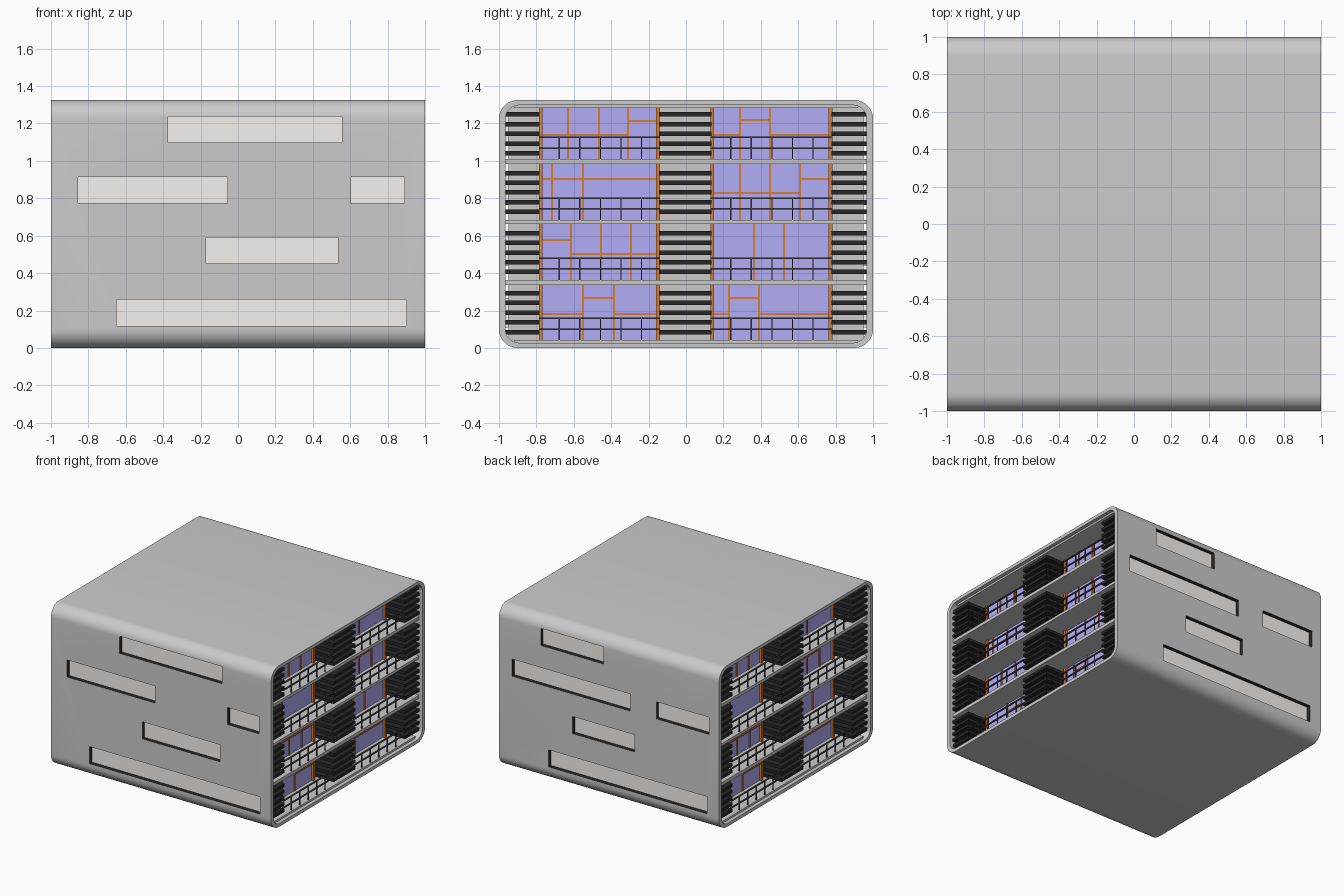
import bpy, bmesh
from math import sin, cos, pi, radians

if "Cube" in bpy.data.objects:
    bpy.data.objects.remove(bpy.data.objects["Cube"])

H = 1.325


def material(name, rgb):
    m = bpy.data.materials.new(name)
    m.diffuse_color = (*rgb, 1)
    m.use_nodes = True
    m.node_tree.nodes["Principled BSDF"].inputs["Base Color"].default_value = m.diffuse_color
    return m


BLACK = material("black_slat", (0.02, 0.02, 0.02))
GLASS = material("violet_glass", (0.44, 0.42, 0.92))
ORANGE = material("orange_frame", (0.72, 0.2, 0.03))
PANE = material("pale_pane", (0.93, 0.89, 0.86))
RAIL = material("rail_metal", (0.06, 0.06, 0.07))


def finish(name, bm, mats=()):
    bmesh.ops.recalc_face_normals(bm, faces=bm.faces[:])
    me = bpy.data.meshes.new(name)
    bm.to_mesh(me)
    bm.free()
    ob = bpy.data.objects.new(name, me)
    for m in mats:
        me.materials.append(m)
    bpy.context.collection.objects.link(ob)
    return ob


def boxes(name, items, mat=None, turn=1):
    """One object from (x0, x1, y0, y1, z0, z1) boxes; turn=-1 rotates half a turn."""
    bm = bmesh.new()
    for x0, x1, y0, y1, z0, z1 in items:
        v = bmesh.ops.create_cube(bm, size=1)["verts"]
        for p in v:
            p.co = (turn * ((x0 + x1) / 2 + p.co.x * (x1 - x0)),
                    turn * ((y0 + y1) / 2 + p.co.y * (y1 - y0)),
                    (z0 + z1) / 2 + p.co.z * (z1 - z0))
    return finish(name, bm, [mat] if mat else [])


def rounded(hw, z0, z1, r, n=10):
    pts = []
    for k, (cy, cz) in enumerate([(hw - r, z1 - r), (r - hw, z1 - r),
                                  (r - hw, z0 + r), (hw - r, z0 + r)]):
        for i in range(n + 1):
            a = (k + i / n) * pi / 2
            pts.append((cy + r * cos(a), cz + r * sin(a)))
    return pts


# Shell: rounded tube running along x
bm = bmesh.new()
rings = []
for pts, x in ((rounded(1, 0, H, 0.1), -1), (rounded(1, 0, H, 0.1), 1),
               (rounded(0.966, 0.027, 1.298, 0.075), 1),
               (rounded(0.966, 0.027, 1.298, 0.075), -1)):
    rings.append([bm.verts.new((x, y, z)) for y, z in pts])
for k in range(4):
    a, b = rings[k], rings[(k + 1) % 4]
    for i in range(len(a)):
        j = (i + 1) % len(a)
        bm.faces.new((a[i], a[j], b[j], b[i]))
shell = finish("shell", bm)

# Strip windows on the two long walls: x range and sill height
FRONT = [(-0.375, 0.555, 1.097), (-0.855, -0.055, 0.775), (0.605, 0.89, 0.775),
         (-0.17, 0.535, 0.45), (-0.65, 0.9, 0.118)]
BACK = [(0.05, 0.62, 1.097), (-0.19, 0.88, 0.775), (-0.91, -0.43, 0.775),
        (-0.23, 0.33, 0.45), (-0.89, 0.55, 0.118)]
cuts, panes = [], []
for strips, s in ((FRONT, -1), (BACK, 1)):
    for x0, x1, z in strips:
        ya, yb = sorted((s * 0.94, s * 1.1))
        cuts.append((x0, x1, ya, yb, z, z + 0.14))
        ya, yb = sorted((s * 0.95, s * 0.968))
        panes.append((x0 - 0.01, x1 + 0.01, ya, yb, z - 0.01, z + 0.15))
cutter = boxes("strip_cutter", cuts, BLACK)
cutter.hide_render = True
mod = shell.modifiers.new("strip_openings", "BOOLEAN")
mod.operation, mod.solver, mod.object = "DIFFERENCE", "EXACT", cutter
mod.material_mode = "TRANSFER"
shell.data.materials.append(None)
bpy.context.view_layer.objects.active = shell
shell.select_set(True)
bpy.ops.object.modifier_apply(modifier=mod.name)
bpy.data.objects.remove(cutter)
bpy.ops.object.shade_smooth_by_angle(angle=radians(30))
boxes("strip_window_panes", panes, PANE)

# Inner core and floor slabs
boxes("core", [(-0.775, 0.775, -0.95, 0.95, 0.04, 1.29)])
boxes("floor_slabs", [(-0.97, 0.97, -0.966, 0.966, a, b) for a, b in
                      ((0.337, 0.364), (0.663, 0.685), (0.984, 1.01))]
      + [(-0.97, 0.97, -0.92, 0.92, a, b) for a, b in ((0.02, 0.043), (1.283, 1.3))])

# Glazed bays: floor z, ceiling z, then vertical bars (y) and horizontal bars (y0, y1, z) per bay
L, R = (-0.787, -0.14), (0.13, 0.783)
FLOORS = [
    (0.043, 0.337, ([-0.55, -0.385], [(-0.55, -0.385, 0.267), (L[0], -0.55, 0.182), (-0.385, L[1], 0.182)]),
     ([0.23, 0.39], [(0.23, 0.39, 0.267), (R[0], 0.23, 0.182), (0.39, R[1], 0.182)])),
    (0.364, 0.663, ([-0.615, -0.455, -0.294], [(L[0], -0.615, 0.577), (-0.615, L[1], 0.503)]),
     ([0.364, 0.524], [])),
    (0.685, 0.984, ([-0.717, -0.55], [(*L, 0.904)]),
     ([0.289, 0.45, 0.61], [(R[0], 0.61, 0.829), (0.61, R[1], 0.904)])),
    (1.01, 1.283, ([-0.631, -0.465, -0.31], [(L[0], -0.31, 1.139), (-0.31, L[1], 1.214)]),
     ([0.289, 0.45], [(0.289, 0.45, 1.219), (R[0], 0.289, 1.139), (0.45, R[1], 1.139)])),
]
glass, frame, rail, slats = [], [], [], []
T = 0.005
for z0, z1, *bays in FLOORS:
    for (y0, y1), (verts, hors) in zip((L, R), bays):
        glass.append((0.77, 0.782, y0, y1, z0, z1))
        for ya in (y0, y1 - 0.02):
            frame.append((0.77, 0.8, ya, ya + 0.02, z0, z1))
        frame += [(0.775, 0.79, y - T, y + T, z0, z1) for y in verts]
        frame += [(0.775, 0.79, a, b, z - T, z + T) for a, b, z in hors]
        # Balcony railing
        for dz in (0.058, 0.115):
            rail.append((0.952, 0.964, y0, y1, z0 + dz - 0.004, z0 + dz + 0.004))
        for i in range(1, 6):
            y = y0 + 0.11 * i - 0.004
            rail.append((0.954, 0.962, y, y + 0.006, z0, z0 + 0.115))
    # Louvre stacks between the bays
    for i in range(5):
        z = z0 + 0.042 + 0.052 * i - (0.012 if z0 > 1 else 0)
        for y0, y1 in ((-0.966, L[0] + 0.004), (L[1] - 0.005, R[0] + 0.005), (R[1] - 0.004, 0.966)):
            slats.append((0.77, 0.972, y0, y1, z - 0.012, z + 0.012))

for side, turn in (("right", 1), ("left", -1)):
    boxes(side + "_glazing", glass, GLASS, turn)
    boxes(side + "_window_frames", frame, ORANGE, turn)
    boxes(side + "_balcony_railings", rail, RAIL, turn)
    boxes(side + "_louvres", slats, BLACK, turn)
